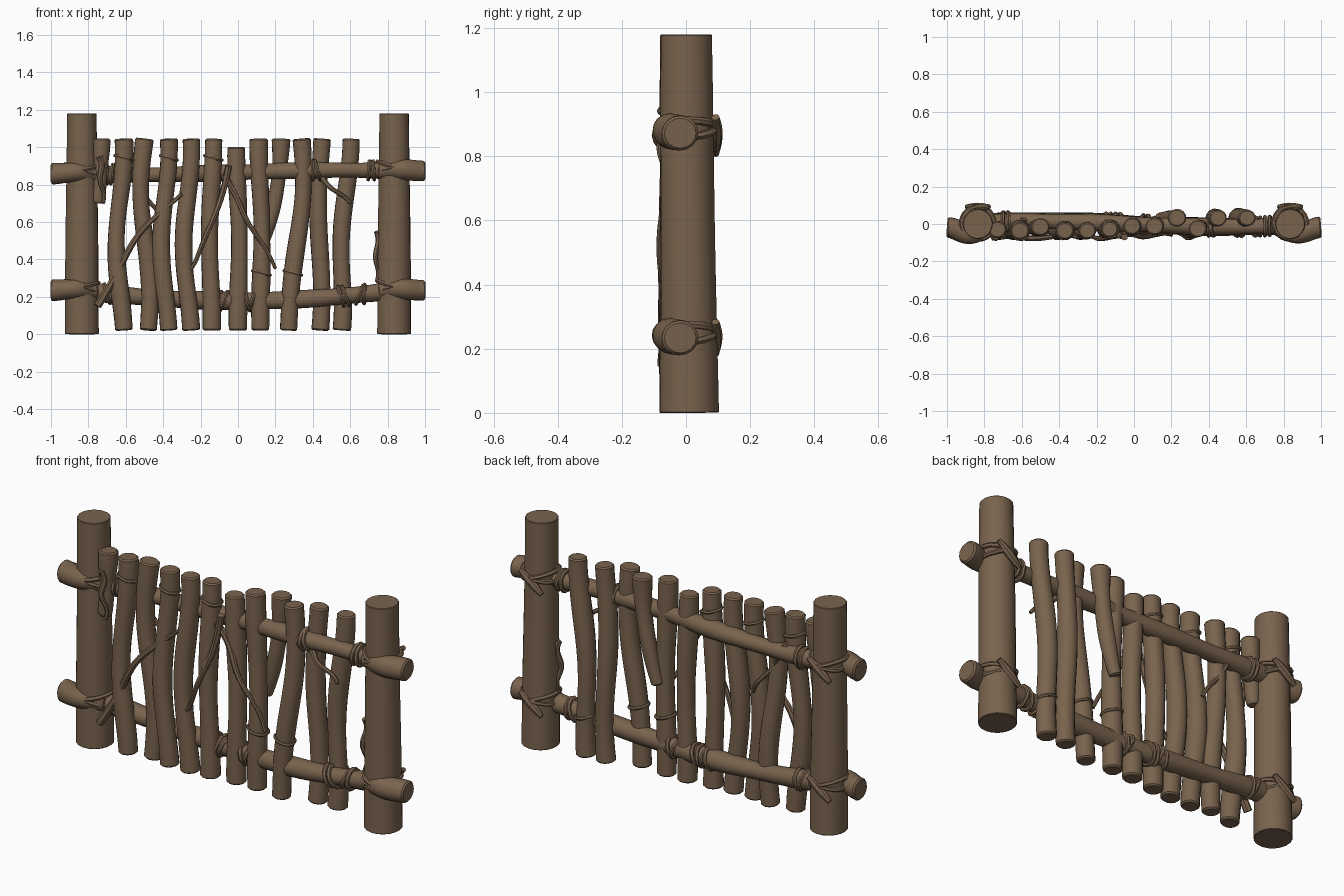
import bpy, bmesh, math, random
from math import sin, cos, pi, tau
from mathutils import Vector

random.seed(4)
cube = bpy.data.objects.get("Cube")
if cube:
    bpy.data.objects.remove(cube, do_unlink=True)

COLOR = (0.19, 0.125, 0.075, 1)
wood = bpy.data.materials.new("brown wood")
wood.use_nodes = True
wood.diffuse_color = COLOR
shader = next(node for node in wood.node_tree.nodes if node.type == 'BSDF_PRINCIPLED')
shader.inputs["Base Color"].default_value = COLOR
shader.inputs["Roughness"].default_value = 0.9


def finish(name, bm):
    """Turn a bmesh into a smooth-shaded wooden object."""
    bmesh.ops.recalc_face_normals(bm, faces=bm.faces)
    mesh = bpy.data.meshes.new(name)
    bm.to_mesh(mesh)
    bm.free()
    mesh.materials.append(wood)
    part = bpy.data.objects.new(name, mesh)
    bpy.context.collection.objects.link(part)
    bpy.ops.object.select_all(action='DESELECT')
    part.select_set(True)
    bpy.context.view_layer.objects.active = part
    bpy.ops.object.shade_smooth_by_angle(angle=math.radians(40))


def sweep(name, path, sides=16, steps=20, lump=0.03, bevel=0.0, closed=False):
    """Sweep a lumpy round section along path(t), which returns a point and a radius."""
    samples = [path(i / steps) for i in range(steps if closed else steps + 1)]
    if bevel:
        # Rounded rims on the sawn ends
        (first, start), (last, end) = samples[0], samples[-1]
        inward = (samples[1][0] - first).normalized() * bevel
        outward = (last - samples[-2][0]).normalized() * bevel
        samples[0:1] = [(first, start - bevel), (first + inward, start)]
        samples[-1:] = [(last - outward, end), (last, end - bevel)]
    count = len(samples)
    bm = bmesh.new()
    rings, side = [], None
    for i, (point, radius) in enumerate(samples):
        before = samples[i - 1 if closed else max(i - 1, 0)][0]
        after = samples[(i + 1) % count if closed else min(i + 1, count - 1)][0]
        along = (after - before).normalized()
        side = along.orthogonal() if side is None else side - along * side.dot(along)
        side.normalize()
        other = along.cross(side)
        ring = []
        for k in range(sides):
            angle = tau * k / sides
            swell = radius * (1 + lump * sin(2 * angle + i / 3))
            ring.append(bm.verts.new(point + (side * cos(angle) + other * sin(angle)) * swell))
        rings.append(ring)
    pairs = list(zip(rings, rings[1:]))
    if closed:
        pairs.append((rings[-1], rings[0]))
    else:
        bm.faces.new(rings[0])
        bm.faces.new(rings[-1])
    for low, high in pairs:
        for k in range(sides):
            j = (k + 1) % sides
            bm.faces.new((low[k], low[j], high[j], high[k]))
    finish(name, bm)


def lashing(name, center, axis, radius, thick=0.011, tilt=0.0):
    """Wobbly closed band around a log; tilt slants the band along the axis."""
    across = Vector((0, 1, 0))
    up = axis.cross(across)

    def path(t):
        angle = tau * t
        wobble = radius + random.uniform(0, 0.004)
        around = (across * cos(angle) + up * sin(angle)) * wobble
        return center + around + axis * tilt * sin(angle), thick

    sweep(name, path, sides=6, steps=24, closed=True)


def vine(name, start, end, bow=0.0, depth=-0.07, thick=0.018):
    """Thin creeper from start to end, bowed upward and rippling, narrowing to its tip."""
    def path(t):
        x = start[0] + (end[0] - start[0]) * t
        z = start[1] + (end[1] - start[1]) * t + bow * sin(pi * t)
        ripple = 0.008 * sin(3 * pi * t)
        return Vector((x + ripple, depth + ripple, z)), thick * (1 - t / 2)

    sweep(name, path, sides=7)


def top_rail(x):
    return Vector((x, -0.014 * sin(pi * x), 0.865 + 0.012 * sin(3 * x)))


def bottom_rail(x):
    return Vector((x, -0.016 * sin(pi * x), 0.178 + 0.08 * x * x))


RIGHT = Vector((1, 0, 0))
UP = Vector((0, 0, 1))
POST_X = 0.835
RAILS = {"top": top_rail, "bottom": bottom_rail}

# Posts, their bulging rail ends, lashings and rear knots
for hand, word in ((-1, "right"), (1, "left")):
    def post(t):
        return Vector((hand * POST_X, 0.01 * (1 - t), 1.18 * t)), 0.092 - 0.012 * t

    sweep(f"{word}_post", post, sides=18, lump=0.012, bevel=0.003)

    for level, rail in RAILS.items():
        height = rail(hand * POST_X).z

        def rail_end(t):
            bulge = 0.035 * sin(pi * t) ** 2
            point = Vector((hand * (1 - t / 4), -0.018 - bulge, height + bulge / 5))
            return point, 0.056 - 0.014 * t * t

        def knot(t):
            spread = t - 0.5
            point = Vector((hand * POST_X + spread / 8, 0.092, height + spread / 10))
            return point, 0.012 + 0.01 * sin(pi * t)

        sweep(f"{word}_{level}_rail_end", rail_end, bevel=0.008)
        sweep(f"{word}_{level}_knot", knot, sides=8, steps=8)
        for tilt in (0.03, -0.02):
            center = Vector((hand * POST_X, 0.005, height + 0.02))
            lashing(f"{word}_post_{level}_lashing", center, UP, 0.086, 0.012, tilt)

# Rails between the posts, with the bands tied around them
for level, rail in RAILS.items():
    girth = 0.043 if level == "top" else 0.047

    def beam(t):
        x = POST_X * (2 * t - 1)
        return rail(x), girth + 0.003 * sin(20 * t)

    sweep(f"{level}_rail", beam, sides=14, steps=36)

BANDS = {"top": (-0.7, 0.4, 0.7), "bottom": (-0.7, -0.15, -0.1, 0.05, 0.55, 0.65)}
for level, places in BANDS.items():
    for x in places:
        for shift in (0, 0.025):
            tilt = random.uniform(-0.02, 0.02)
            lashing(f"{level}_rail_band", RAILS[level](x + shift), RIGHT, 0.047, tilt=tilt)

# Picket kinds: depth, shift along the row, lean, bend at mid height, wave, lower end
KINDS = {
    "sprout": (-0.03, 0, -0.02, 0, 0, 0.7),
    "bowed": (-0.036, 0, 0, -0.04, 0.008, 0.02),
    "gentle": (-0.028, 0, -0.01, -0.02, 0, 0.02),
    "wavy": (-0.015, -0.01, 0.02, -0.005, -0.02, 0.02),
    "straight": (-0.012, 0, 0.01, 0.015, 0, 0.02),
    "stub": (0.033, 0, -0.09, 0, 0, 0.5),
    "leaning": (-0.025, -0.01, -0.07, 0, 0.014, 0.02),
    "rear": (0.032, -0.02, -0.01, -0.015, -0.01, 0.02),
    "rear_bowed": (0.032, 0.015, -0.05, -0.04, 0, 0.02),
}
ROW = "sprout bowed wavy bowed bowed gentle straight straight stub leaning rear rear_bowed".split()
for number, kind in enumerate(ROW):
    depth, shift, lean, bend, wave, bottom = KINDS[kind]
    top = 1.0 if number == 6 else 1.045
    start = -0.73 + 0.12 * number + shift

    def picket(t):
        z = top + (bottom - top) * t
        sway = bend * sin(pi * t) ** 2 + wave * sin(tau * t)
        taper = 0.015 * t if bottom > 0.1 else 0
        radius = 0.047 - taper + 0.002 * sin(9 * t + number)
        return Vector((start + lean * t * t + sway, depth + wave * sin(tau * t) / 3, z)), radius

    sweep(f"picket_{kind}_{number + 1}", picket, sides=14, bevel=0.007)
    # Ridge tied around every other full-length picket
    if number % 2 and bottom < 0.1:
        spot, radius = picket(random.choice((0.1, 0.7, 0.8)))
        lashing(f"picket_band_{number + 1}", spot, UP, radius - 0.003, 0.009, 0.012)

# Creepers across the front, on the left post and behind
vine("vine_right", (-0.75, 0.15), (-0.3, 0.75), bow=0.08, thick=0.021)
vine("vine_middle", (-0.05, 0.9), (-0.3, 0.3), bow=-0.1)
vine("vine_center", (-0.08, 0.85), (0.2, 0.35), depth=-0.06)
vine("vine_left", (0.4, 0.87), (0.6, 0.7), depth=-0.035)
vine("vine_right_post", (-0.74, 0.95), (-0.72, 0.7))
vine("vine_left_post", (0.745, 0.55), (0.74, 0.28), depth=-0.01)
vine("vine_back", (-0.6, 0.9), (-0.4, 0.6), depth=0.015)
